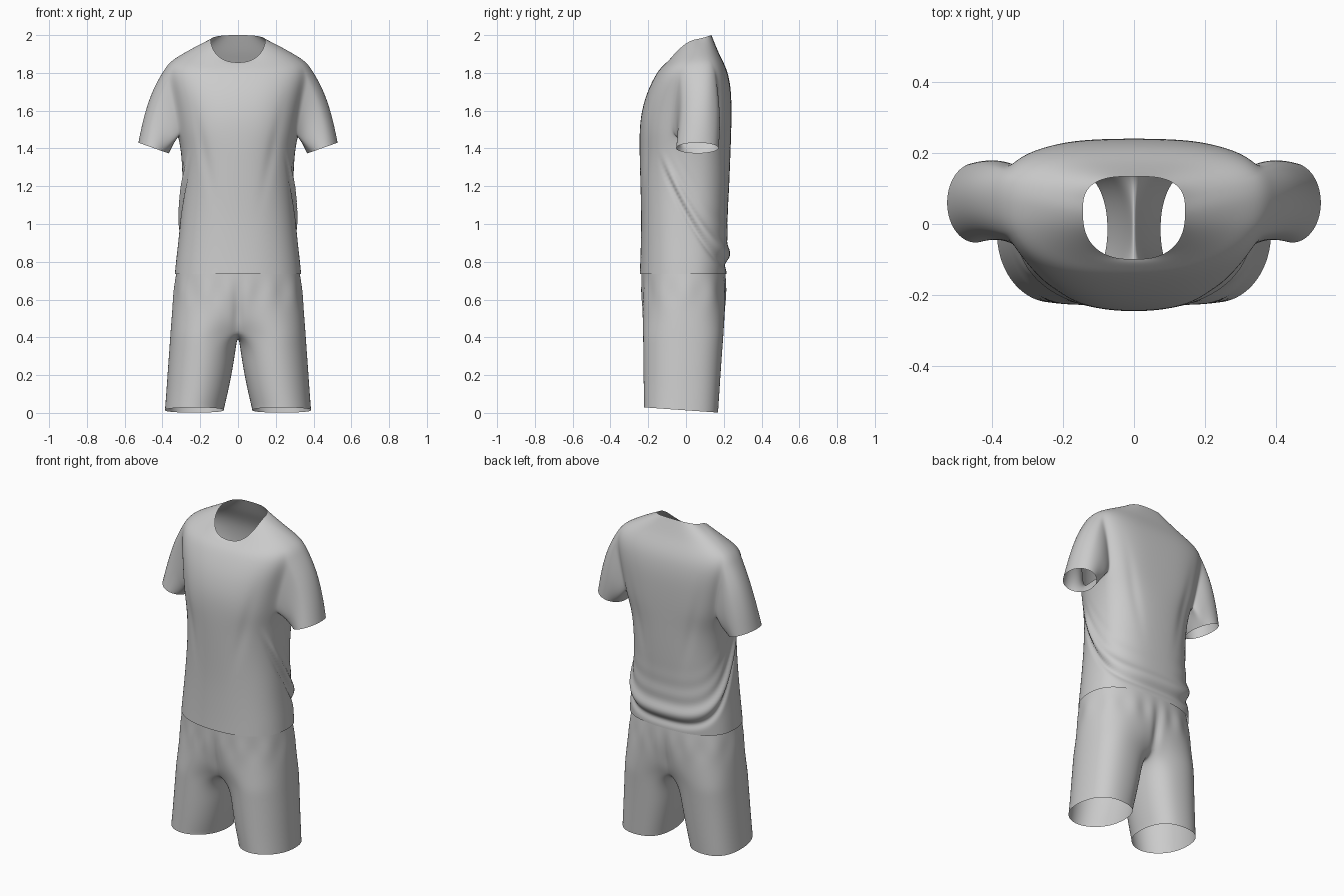
import bpy, bmesh
from math import sin, cos, pi, exp, radians, atan2
from mathutils import Vector

cube = bpy.data.objects.get("Cube")
if cube:
    bpy.data.objects.remove(cube)

GREY = (0.6, 0.6, 0.6, 1)
fabric = bpy.data.materials.new("grey_fabric")
fabric.use_nodes = True
fabric.diffuse_color = GREY
fabric.node_tree.nodes["Principled BSDF"].inputs["Base Color"].default_value = GREY


def power(v, p):
    return abs(v) ** p * (1 if v >= 0 else -1)


def bump(v, width):
    return exp(-(v / width) ** 2)


def finish(name, bm, folds, mirror=False):
    """Smooth the cage, then push the dense surface in and out as cloth folds."""
    bmesh.ops.recalc_face_normals(bm, faces=bm.faces)
    mesh = bpy.data.meshes.new(name)
    bm.to_mesh(mesh)
    bm.free()
    obj = bpy.data.objects.new(name, mesh)
    bpy.context.collection.objects.link(obj)
    if mirror:
        obj.modifiers.new("mirror", "MIRROR").merge_threshold = 0.002
    sub = obj.modifiers.new("smooth", "SUBSURF")
    sub.levels = sub.render_levels = 3
    graph = bpy.context.evaluated_depsgraph_get()
    dense = bpy.data.meshes.new_from_object(obj.evaluated_get(graph))
    obj.modifiers.clear()
    obj.data = dense
    offsets = [v.normal * folds(v.co) for v in dense.vertices]
    for v, offset in zip(dense.vertices, offsets):
        v.co += offset
    dense.materials.clear()
    dense.materials.append(fabric)
    dense.polygons.foreach_set("use_smooth", [True] * len(dense.polygons))
    return obj


# Shirt body: half width, front y, back y, middle y, then z at front, side, back
SHIRT = [
    (0.336, -0.246, 0.215, 0.00, 0.735, 0.735, 0.735),
    (0.330, -0.243, 0.220, 0.00, 0.80, 0.80, 0.80),
    (0.318, -0.240, 0.220, 0.00, 0.90, 0.90, 0.90),
    (0.304, -0.238, 0.220, 0.00, 1.04, 1.04, 1.04),
    (0.292, -0.242, 0.230, 0.01, 1.20, 1.20, 1.20),
    (0.300, -0.247, 0.236, 0.03, 1.37, 1.37, 1.37),
    (0.318, -0.248, 0.240, 0.055, 1.48, 1.47, 1.48),
    (0.338, -0.240, 0.242, 0.075, 1.58, 1.60, 1.59),
    (0.362, -0.214, 0.240, 0.085, 1.68, 1.72, 1.70),
    (0.380, -0.178, 0.226, 0.085, 1.76, 1.80, 1.79),
    (0.364, -0.148, 0.202, 0.075, 1.81, 1.86, 1.85),
    (0.290, -0.125, 0.176, 0.06, 1.835, 1.905, 1.90),
    (0.205, -0.110, 0.153, 0.045, 1.85, 1.95, 1.955),
    (0.145, -0.100, 0.135, 0.035, 1.855, 1.975, 2.00),
]
SEG, LOW, HIGH, SPAN = 32, 6, 10, 2

bm = bmesh.new()
rings = []
for k, (hw, front, back, mid, zf, zs, zb) in enumerate(SHIRT):
    # Rounded at the waist, squarer across the shoulder blades
    front_p, back_p = (0.88, 0.8) if k < LOW else (0.8, 0.68)
    ring = []
    for j in range(SEG):
        a = 2 * pi * j / SEG
        end, depth, p = (zb, back - mid, back_p) if sin(a) > 0 else (zf, mid - front, front_p)
        c, s = power(cos(a), p), power(sin(a), p)
        ring.append(bm.verts.new((hw * c, mid + depth * s, zs + (end - zs) * abs(s) ** 1.4)))
    rings.append(ring)


def from_side(j):
    return min((j + SPAN) % (SEG // 2), SEG // 2)


for k in range(len(rings) - 1):
    for j in range(SEG):
        if LOW <= k < HIGH and from_side(j) < 2 * SPAN:
            continue  # armhole
        n = (j + 1) % SEG
        bm.faces.new((rings[k][j], rings[k][n], rings[k + 1][n], rings[k + 1][j]))

# Sleeves: loft each armhole edge out to an open cuff
for side, j0 in ((1, 0), (-1, SEG // 2)):
    path = [(HIGH, j) for j in range(0, SPAN)]
    path += [(k, SPAN) for k in range(HIGH, LOW, -1)]
    path += [(LOW, j) for j in range(SPAN, -SPAN, -1)]
    path += [(k, -SPAN) for k in range(LOW, HIGH)]
    path += [(HIGH, j) for j in range(-SPAN, 0)]
    hole = [rings[k][(j0 + j) % SEG] for k, j in path]
    count = len(hole)
    previous = hole
    for t in (0.14, 0.3, 0.5, 0.75, 0.97, 1.0):
        ring = []
        for i, v in enumerate(hole):
            a = 2 * pi * i / count
            cuff = Vector((side * (0.447 + 0.082 * cos(a)),
                           0.06 + side * 0.115 * sin(a), 1.402 + 0.029 * cos(a)))
            arch = sin(pi * t)
            swell = 0.024 * arch * max(0, cos(a))
            ring.append(bm.verts.new(v.co.lerp(cuff, t)
                                     + Vector((side * swell, 0.012 * arch, swell))))
        for i in range(count):
            n = (i + 1) % count
            bm.faces.new((previous[i], previous[n], ring[n], ring[i]))
        previous = ring


def shirt_folds(co):
    x, y, z = co
    if abs(x) > 0.36 or z > 1.75:
        return 0
    # Sagging fold that sweeps from the flanks down across the back
    drop = z - 0.81 - 0.47 * (max(0, 0.23 - y) / 0.33) ** 1.5
    reach = min(1, max(0, (y + 0.16) / 0.12)) * min(1, max(0, (1.4 - z) / 0.15))
    push = 0.014 * bump(drop - 0.03, 0.04) - 0.012 * bump(drop + 0.03, 0.025)
    push += 0.002 * sin(drop * 55) * bump(drop - 0.12, 0.12)
    push *= reach
    # Soft creases falling from the armpits towards the middle
    crease = abs(x) - 0.12 - 0.22 * (z - 1.1)
    push -= 0.005 * bump(crease, 0.03) * bump(z - 1.38, 0.2)
    return push


finish("shirt", bm, shirt_folds)

# Shorts: z, outer x, leg centre x, front y, back y, half sweep of the outer arc
SHORTS = [
    (0.75, 0.328, 0.00, -0.238, 0.210, 90),
    (0.68, 0.338, 0.02, -0.238, 0.214, 93),
    (0.58, 0.348, 0.07, -0.236, 0.212, 102),
    (0.49, 0.356, 0.13, -0.234, 0.207, 116),
    (0.41, 0.362, 0.18, -0.232, 0.202, 130),
    (0.35, 0.366, 0.187, -0.231, 0.197, 130),
    (0.24, 0.374, 0.199, -0.230, 0.189, 130),
    (0.12, 0.382, 0.215, -0.228, 0.181, 130),
    (0.027, 0.389, 0.230, -0.226, 0.174, 130),
    (0.015, 0.390, 0.231, -0.226, 0.173, 130),
]
CROTCH, ARC, INNER = 4, 13, 4

bm = bmesh.new()
rings = []
for k, (z, outer, cx, front, back, sweep) in enumerate(SHORTS):
    angles = [-sweep + 2 * sweep * i / (ARC - 1) for i in range(ARC)]
    if k >= CROTCH:
        gap = (360 - 2 * sweep) / (INNER + 1)
        angles += [sweep + gap * (i + 1) for i in range(INNER)]
    ring = []
    for i, deg in enumerate(angles):
        a = radians(deg)
        # The front of each leg grows rounder towards the hem
        p = 0.8 if sin(a) > 0 else min(1, 0.86 + 0.04 * k)
        c, s = power(cos(a), p), power(sin(a), p)
        x = cx + (outer - cx) * c
        y = (front + back) / 2 + (back - front) / 2 * s
        height = z
        on_seam = i in (0, ARC - 1)
        if k <= CROTCH and (on_seam or i >= ARC):
            x = 0
        if k == CROTCH:
            height += 0.03 if on_seam else (-0.01 if i >= ARC else 0)
        if k >= len(SHORTS) - 2:
            height -= 0.07 * (y + 0.02)
        ring.append(bm.verts.new((x, y, height)))
    rings.append(ring)

for k in range(len(rings) - 1):
    size = len(rings[k])
    for i in range(size if k >= CROTCH else ARC - 1):
        n = (i + 1) % size
        bm.faces.new((rings[k][i], rings[k][n], rings[k + 1][n], rings[k + 1][i]))


def shorts_folds(co):
    # Gathers below the waist and a shallow seam line down the middle
    a = atan2(co.y, abs(co.x))
    gather = 0.003 * cos(14 * a) * bump(co.z - 0.64, 0.07)
    seam = -0.014 * bump(co.x, 0.025) * bump(co.z - 0.52, 0.1)
    return gather + seam


finish("shorts", bm, shorts_folds, mirror=True)
